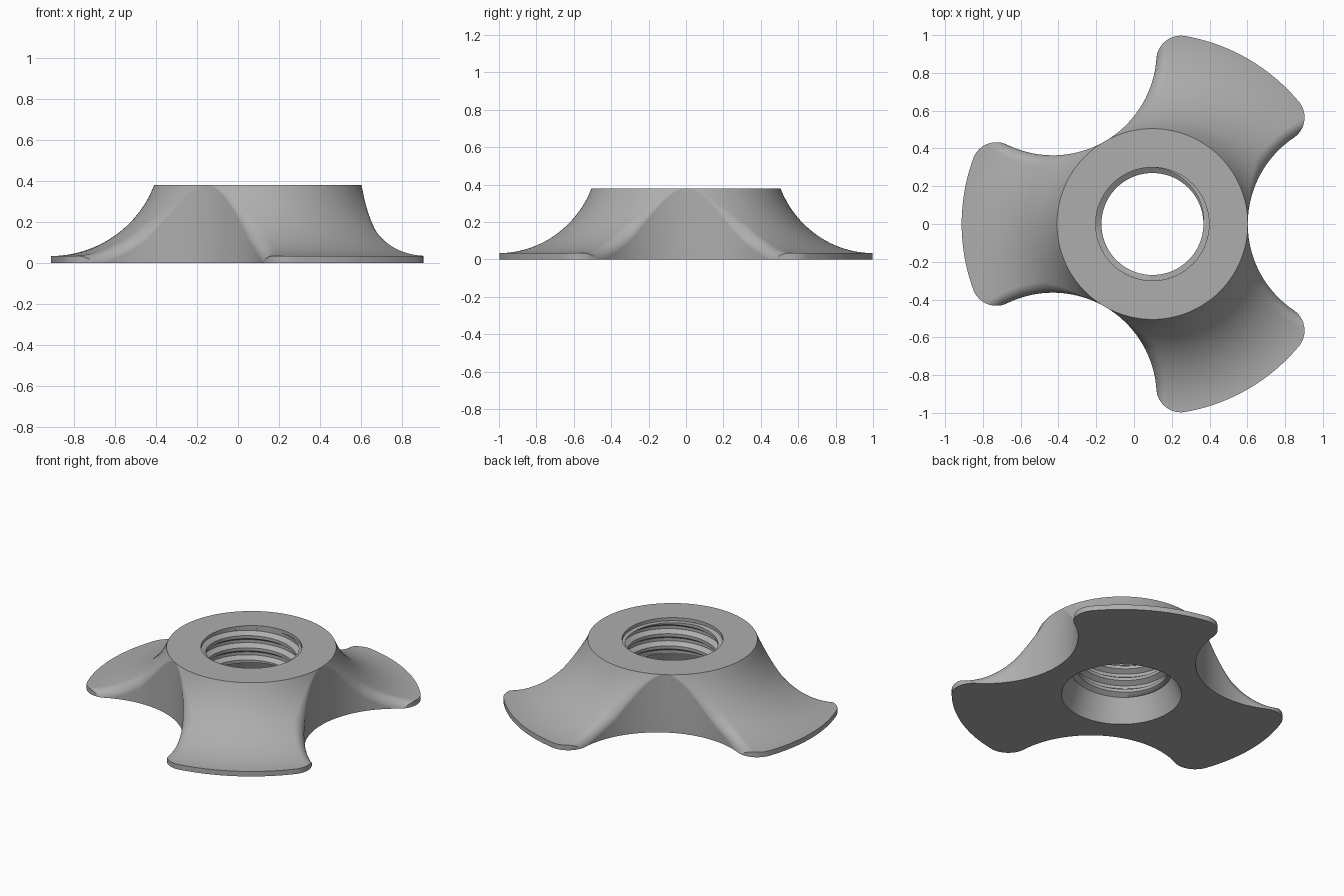
import bpy
import bmesh
from math import pi, sin, cos, tau, sqrt, acos, atan2, hypot, radians

if "Cube" in bpy.data.objects:
    bpy.data.objects.remove(bpy.data.objects["Cube"])

CX = 0.0975                                  # axis of the bore
TOP_R, TOP_Z = 0.505, 0.38                   # flat top collar
OUT_R, RIM_Z = 1.01, 0.033                   # lobe tips
CUT_R, TIP_R, EDGE_R = 0.55, 0.13, 0.06      # scallop, lobe corner, edge rounding
BORE_R, CREST_R, SINK_R = 0.30, 0.27, 0.357
THREAD_LO, THREAD_HI = 0.15, 0.36
CUT_D = TOP_R + CUT_R

grey = bpy.data.materials.new("plain grey")
grey.use_nodes = True
colour = (0.42, 0.42, 0.42, 1)
grey.diffuse_color = colour
grey.node_tree.nodes["Principled BSDF"].inputs["Base Color"].default_value = colour


def make_object(name, columns, closed):
    """Skin a list of vertical sections (x, y, z points) into one surface."""
    bm = bmesh.new()
    cols = [[bm.verts.new(p) for p in col] for col in columns]
    pairs = list(zip(cols, cols[1:]))
    if closed:
        pairs.append((cols[-1], cols[0]))
    for a, b in pairs:
        for i in range(len(a) - 1):
            bm.faces.new((a[i], a[i + 1], b[i + 1], b[i]))
    bmesh.ops.remove_doubles(bm, verts=bm.verts, dist=1e-5)
    bmesh.ops.dissolve_degenerate(bm, dist=1e-6, edges=bm.edges)
    mesh = bpy.data.meshes.new(name)
    bm.to_mesh(mesh)
    bm.free()
    mesh.materials.append(grey)
    obj = bpy.data.objects.new(name, mesh)
    bpy.context.collection.objects.link(obj)
    obj.location.x = CX
    bpy.ops.object.select_all(action='DESELECT')
    obj.select_set(True)
    bpy.context.view_layer.objects.active = obj
    bpy.ops.object.shade_smooth_by_angle(angle=radians(40))
    return obj


def arc(cx, cy, r, a0, a1, n):
    return [(cx + r * cos(a0 + (a1 - a0) * i / n), cy + r * sin(a0 + (a1 - a0) * i / n))
            for i in range(n + 1)]


def half_outline():
    """Plan outline from the middle of a scallop to the middle of a lobe."""
    d, e = OUT_R - TIP_R, CUT_R + TIP_R
    tip = acos((d * d + CUT_D ** 2 - e * e) / (2 * d * CUT_D))
    tx, ty = d * cos(tip), d * sin(tip)
    end = atan2(ty, tx - CUT_D)
    pts = arc(CUT_D, 0, CUT_R, pi, end, 40)
    pts += arc(tx, ty, TIP_R, end - pi, tip, 26)[1:]
    pts += arc(0, 0, OUT_R, tip, pi / 3, 18)[1:]
    return [(atan2(y, x), hypot(x, y)) for x, y in pts]


def flare(r):
    """Concave sweep from the collar down to the lobe rim."""
    w, h = OUT_R - TOP_R, TOP_Z - RIM_Z
    R = (w * w + h * h) / (2 * h)
    return RIM_Z + R - sqrt(R * R - (OUT_R - r) ** 2)


def height(r, a):
    """Flare height, rounded over next to the scallop wall."""
    z = flare(r)
    gap = max(0, hypot(r * cos(a) - CUT_D, r * sin(a)) - CUT_R)
    rho = EDGE_R * min(1, max(0, r - TOP_R) / 0.15)
    if gap < rho:
        z -= rho - sqrt(rho ** 2 - (rho - gap) ** 2)
    return max(z, 0.001)


# Three-lobed body: each section runs countersink, base, wall, flare, collar
half = half_outline()
sixth = half + [(2 * pi / 3 - a, r) for a, r in half[-2:0:-1]]
RINGS = 40
body = []
for k in range(3):
    for a, rim in sixth:
        fold = min(a, 2 * pi / 3 - a)
        section = [(BORE_R, THREAD_LO), (SINK_R, 0), (rim, 0)]
        for i in range(RINGS + 1):
            r = rim + (TOP_R - rim) * (i / RINGS) ** 2
            section.append((r, height(r, fold)))
        section += [(BORE_R, TOP_Z), (BORE_R, THREAD_HI)]
        t = a + k * tau / 3
        body.append([(r * cos(t), r * sin(t), z) for r, z in section])
body_obj = make_object("lobed_body", body, True)

# Helical thread inside the bore
PITCH, STEPS = 0.08, 96


def thread_radius(phase):
    f = (phase % 1) * 4
    blend = (0, f - 1, 1, 4 - f)[min(3, int(f))]
    return BORE_R - (BORE_R - CREST_R) * blend


thread = []
for s in range(STEPS + 1):
    t = tau * s / STEPS
    section = [(BORE_R, THREAD_HI)]
    for j in range(36, -13, -1):
        z = PITCH * (j / 4 + s / STEPS)
        phase = j / 4
        if not THREAD_LO < z < THREAD_HI:
            z = min(max(z, THREAD_LO), THREAD_HI)
            phase = z / PITCH - s / STEPS
        section.append((thread_radius(phase), z))
    section.append((BORE_R, THREAD_LO))
    thread.append([(r * cos(t), r * sin(t), z) for r, z in section])
thread_obj = make_object("bore_thread", thread, False)

# Face normals: outward on the body, toward the axis in the bore
for obj in (body_obj, thread_obj):
    bm = bmesh.new()
    bm.from_mesh(obj.data)
    bmesh.ops.recalc_face_normals(bm, faces=bm.faces)
    if obj is thread_obj:
        wall = max(bm.faces, key=lambda f: f.calc_area())
        c = wall.calc_center_median()
        if wall.normal.x * c.x + wall.normal.y * c.y > 0:
            bmesh.ops.reverse_faces(bm, faces=bm.faces)
    else:
        base = min(bm.faces, key=lambda f: f.calc_center_median().z)
        if base.normal.z > 0:
            bmesh.ops.reverse_faces(bm, faces=bm.faces)
    bm.to_mesh(obj.data)
    bm.free()
